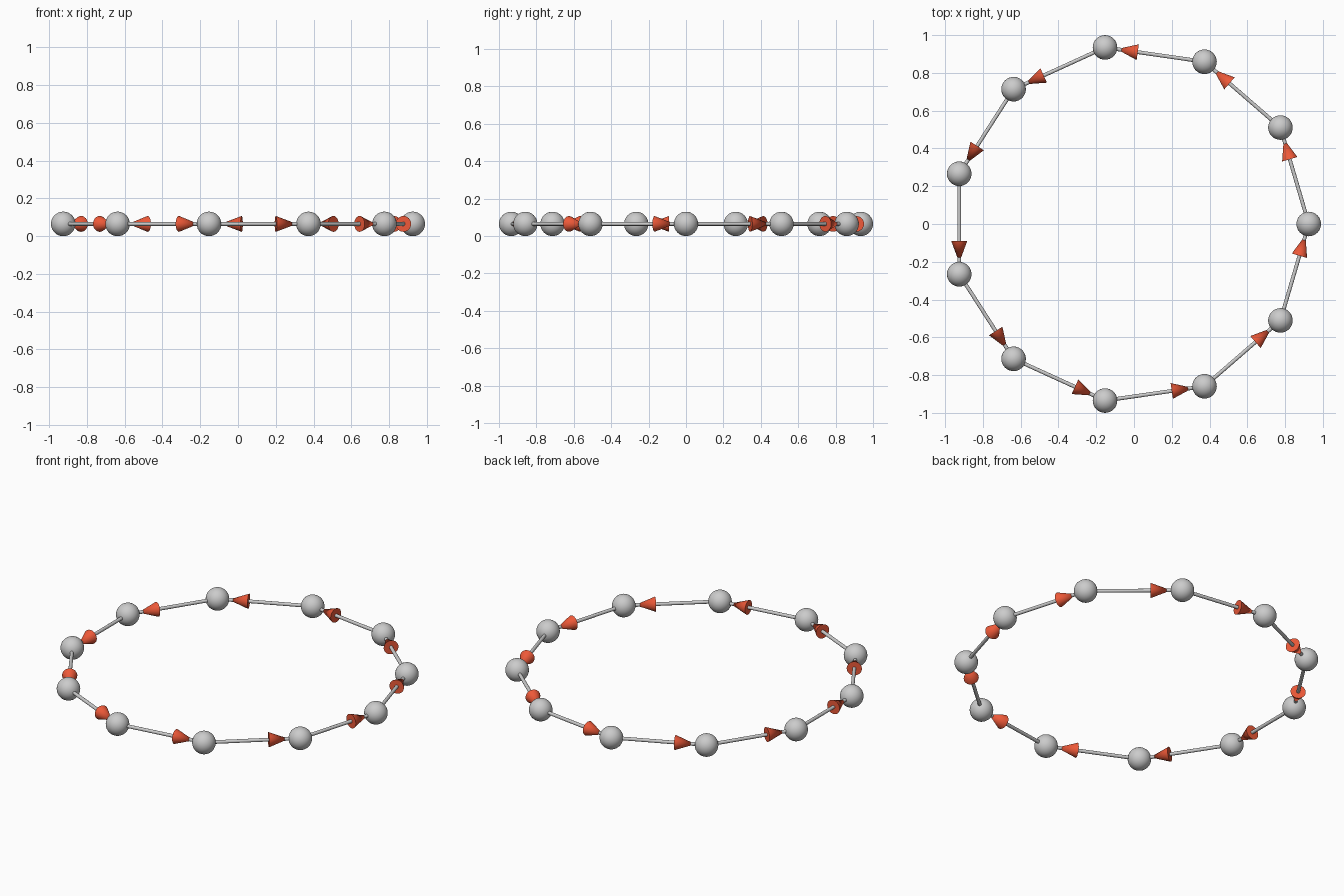
import bpy
from math import cos, sin, tau
from mathutils import Vector

if "Cube" in bpy.data.objects:
    bpy.data.objects.remove(bpy.data.objects["Cube"])

COUNT = 11
BALL_R = 0.065
RING_R = 0.9446
ROD_R = 0.01
HEAD_R, HEAD_LEN = 0.042, 0.113

red = bpy.data.materials.new("arrow_red")
red.diffuse_color = (0.85, 0.1, 0.04, 1)
red.use_nodes = True
red.node_tree.nodes["Principled BSDF"].inputs["Base Color"].default_value = red.diffuse_color


def finish(name, mat=None):
    ob = bpy.context.object
    ob.name = name
    bpy.ops.object.shade_smooth_by_angle()
    if mat:
        ob.data.materials.append(mat)


def tapered(name, a, b, r1, r2, mat=None):
    """Cylinder or cone running from a to b."""
    d = b - a
    bpy.ops.mesh.primitive_cone_add(
        vertices=24, radius1=r1, radius2=r2, depth=d.length, location=(a + b) / 2,
        rotation=d.to_track_quat('Z', 'Y').to_euler())
    finish(name, mat)


# Ring positions, shifted so the odd-sided ring is centred in x
shift = RING_R * (1 + cos(tau * 5 / COUNT)) / 2
nodes = [Vector((RING_R * cos(tau * i / COUNT) - shift,
                 RING_R * sin(tau * i / COUNT), BALL_R)) for i in range(COUNT)]

for i, a in enumerate(nodes):
    b = nodes[(i + 1) % COUNT]
    d = (b - a).normalized()
    # Node ball
    bpy.ops.mesh.primitive_uv_sphere_add(segments=32, ring_count=16,
                                         radius=BALL_R, location=a)
    finish(f"node_ball_{i}")
    # Connecting rod and counter-clockwise arrowhead touching the next ball
    tip = b - d * (BALL_R - 0.003)
    neck = tip - d * HEAD_LEN
    tapered(f"link_rod_{i}", a, b, ROD_R, ROD_R)
    tapered(f"arrow_head_{i}", neck, tip, HEAD_R, 0, red)
